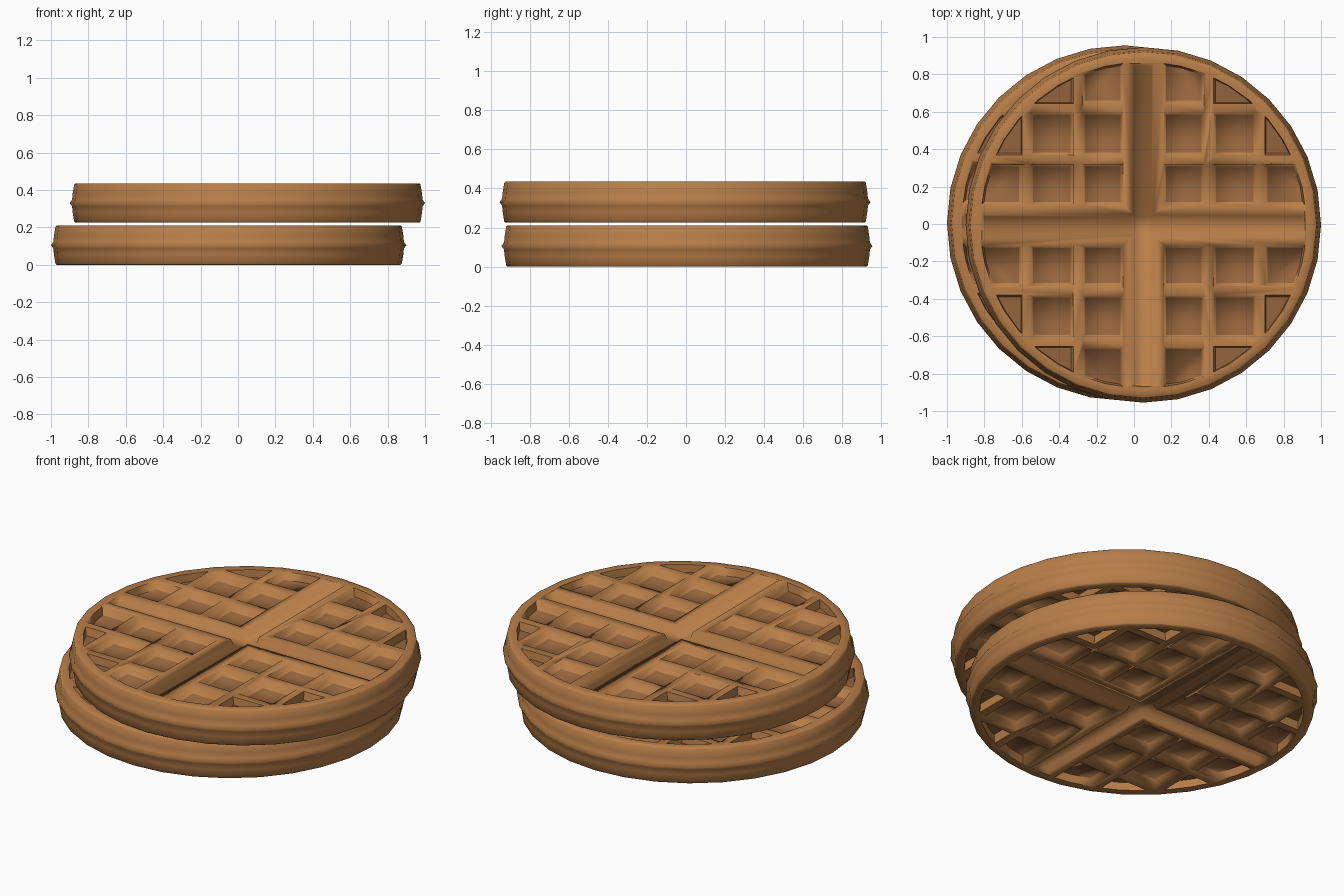
import bpy, bmesh, math

if "Cube" in bpy.data.objects:
    bpy.data.objects.remove(bpy.data.objects["Cube"])

SIDES = 32
HALF = 0.105          # half thickness of one waffle
PIT = 0.045           # pit depth
GROOVE = 0.035        # depth of the dividing cross
PIT_R = 0.872         # pits stop at this radius


def material(name, rgb):
    m = bpy.data.materials.new(name)
    m.diffuse_color = (*rgb, 1)
    m.use_nodes = True
    m.node_tree.nodes["Principled BSDF"].inputs["Base Color"].default_value = m.diffuse_color
    return m


crust = material("golden crust", (0.479, 0.209, 0.066))
floor = material("darker pit brown", (0.296, 0.127, 0.045))


def make_object(name, bm):
    bmesh.ops.recalc_face_normals(bm, faces=bm.faces)
    me = bpy.data.meshes.new(name)
    bm.to_mesh(me)
    bm.free()
    ob = bpy.data.objects.new(name, me)
    bpy.context.collection.objects.link(ob)
    return ob


def clip_to_circle(poly, r):
    # trim a convex outline to a round plate
    n = 40
    for i in range(n):
        a = 2 * math.pi * i / n
        d = [p[0] * math.cos(a) + p[1] * math.sin(a) - r for p in poly]
        out = []
        for k, p in enumerate(poly):
            j = (k + 1) % len(poly)
            q = poly[j]
            if d[k] <= 0:
                out.append(p)
            if d[k] * d[j] < 0:
                t = d[k] / (d[k] - d[j])
                out.append((p[0] + t * (q[0] - p[0]), p[1] + t * (q[1] - p[1])))
        poly = out
        if len(poly) < 3:
            return []
    return poly


def prism(bm, outer, inner, z_out, z_in):
    a = [bm.verts.new((x, y, z_out)) for x, y in outer]
    b = [bm.verts.new((x, y, z_in)) for x, y in inner]
    bm.faces.new(a)
    bm.faces.new(b[::-1])
    for i in range(len(a)):
        j = (i + 1) % len(a)
        bm.faces.new((a[j], a[i], b[i], b[j]))


def plus(w, l):
    arm = [(l, -w), (l, w), (w, w)]
    pts = []
    for c, s in ((1, 0), (0, 1), (-1, 0), (0, -1)):
        pts += [(x * c - y * s, x * s + y * c) for x, y in arm]
    return pts


def cutters():
    bm = bmesh.new()
    spans = ((0.107, 0.327), (0.372, 0.605), (0.648, 0.87))
    for side in (1, -1):
        top = side * (HALF + 0.01)
        # dividing cross
        prism(bm, plus(0.058, 0.865), plus(0.044, 0.85), top, side * (HALF - GROOVE))
        # square pits
        for sx in (1, -1):
            for sy in (1, -1):
                for x0, x1 in spans:
                    for y0, y1 in spans:
                        pts = [(sx * x, sy * y) for x, y in
                               ((x0, y0), (x1, y0), (x1, y1), (x0, y1))]
                        pts = clip_to_circle(pts, PIT_R)
                        if not pts:
                            continue
                        cx = sum(p[0] for p in pts) / len(pts)
                        cy = sum(p[1] for p in pts) / len(pts)
                        inner = [(cx + (x - cx) * 0.86, cy + (y - cy) * 0.86) for x, y in pts]
                        prism(bm, pts, inner, top, side * (HALF - PIT))
    ob = make_object("pit_cutter", bm)
    ob.hide_render = True
    return ob


def body(name):
    # round edge profile with a thin seam at mid height
    half = [(0.885, HALF), (0.92, HALF), (0.926, HALF - 0.006), (0.934, 0.05), (0.937, 0.018)]
    prof = half + [(0.95, 0)] + [(r, -z) for r, z in half[::-1]]
    bm = bmesh.new()
    rings = [[bm.verts.new((r * math.cos(2 * math.pi * i / SIDES),
                            r * math.sin(2 * math.pi * i / SIDES), z))
              for i in range(SIDES)] for r, z in prof]
    for a, b in zip(rings, rings[1:]):
        for i in range(SIDES):
            j = (i + 1) % SIDES
            bm.faces.new((a[i], b[i], b[j], a[j]))
    bm.faces.new(rings[0])
    bm.faces.new(rings[-1][::-1])
    return make_object(name, bm)


cutter = cutters()
for name, loc in (("lower_waffle", (-0.05, 0.005, HALF)),
                  ("upper_waffle", (0.05, -0.005, 0.225 + HALF))):
    ob = body(name)
    mod = ob.modifiers.new("pits", 'BOOLEAN')
    mod.operation = 'DIFFERENCE'
    mod.solver = 'EXACT'
    mod.object = cutter
    bpy.ops.object.select_all(action='DESELECT')
    bpy.context.view_layer.objects.active = ob
    ob.select_set(True)
    bpy.ops.object.modifier_apply(modifier=mod.name)
    # darker pit floors
    ob.data.materials.clear()
    ob.data.materials.append(crust)
    ob.data.materials.append(floor)
    for p in ob.data.polygons:
        is_floor = abs(p.normal.z) > 0.9 and abs(abs(p.center.z) - (HALF - PIT)) < 0.003
        p.material_index = 1 if is_floor else 0
    bpy.ops.object.shade_smooth_by_angle(angle=math.radians(75))
    ob.location = loc

bpy.data.objects.remove(cutter, do_unlink=True)
